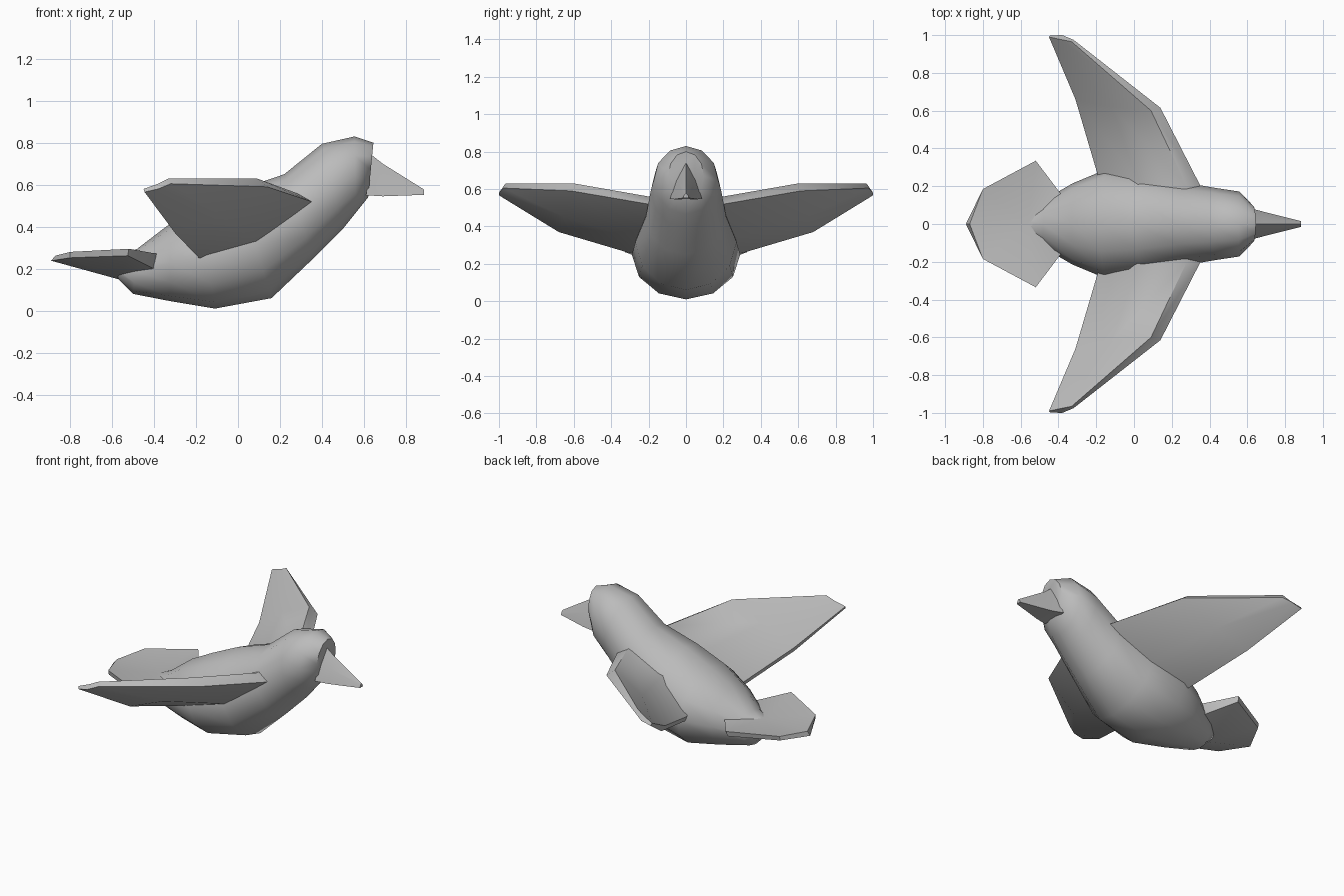
import bpy, bmesh, math
from mathutils import Vector

grey = bpy.data.materials.new("soft_grey")
grey.diffuse_color = (0.5, 0.5, 0.5, 1)


def finish(name, bm, angle):
    bmesh.ops.remove_doubles(bm, verts=bm.verts, dist=0.0005)
    bmesh.ops.recalc_face_normals(bm, faces=bm.faces)
    mesh = bpy.data.meshes.new(name)
    bm.to_mesh(mesh)
    bm.free()
    mesh.materials.append(grey)
    ob = bpy.data.objects.new(name, mesh)
    bpy.context.collection.objects.link(ob)
    bpy.ops.object.select_all(action='DESELECT')
    ob.select_set(True)
    bpy.context.view_layer.objects.active = ob
    bpy.ops.object.shade_smooth_by_angle(angle=math.radians(angle))
    return ob


def loft(name, rings, angle=50):
    """Skin closed rings of equal point count and cap both ends."""
    bm = bmesh.new()
    rows = [[bm.verts.new(p) for p in r] for r in rings]
    n = len(rows[0])
    for a, b in zip(rows, rows[1:]):
        for i in range(n):
            j = (i + 1) % n
            bm.faces.new((a[i], a[j], b[j], b[i]))
    bm.faces.new(rows[0])
    bm.faces.new(rows[-1])
    return finish(name, bm, angle)


def oval(top, bottom, w, n=12):
    """Ring tilted between a top and a bottom point in the xz plane."""
    t, b = Vector((top[0], 0, top[1])), Vector((bottom[0], 0, bottom[1]))
    mid, half = (t + b) / 2, (t - b) / 2
    return [mid + half * math.cos(2 * math.pi * i / n)
            + Vector((0, w * math.sin(2 * math.pi * i / n), 0)) for i in range(n)]


# Head and body: back point, belly point, half width
body = [
    ((0.645, 0.80), (0.62, 0.54), 0.095),
    ((0.555, 0.83), (0.56, 0.465), 0.172),
    ((0.40, 0.795), (0.50, 0.39), 0.188),
    ((0.22, 0.65), (0.36, 0.25), 0.215),
    ((0.00, 0.575), (0.16, 0.06), 0.27),
    ((-0.18, 0.49), (-0.11, 0.01), 0.29),
    ((-0.33, 0.41), (-0.32, 0.045), 0.215),
    ((-0.48, 0.295), (-0.50, 0.08), 0.12),
    ((-0.58, 0.25), (-0.57, 0.15), 0.06),
]
loft("body", [oval(*r) for r in body])

# Beak: ridged on top, flat below
loft("beak", [
    [(0.62, 0, 0.755), (0.625, 0.05, 0.65), (0.61, 0.085, 0.55),
     (0.61, -0.085, 0.55), (0.625, -0.05, 0.65)],
    [(0.69, 0, 0.70), (0.69, 0.038, 0.63), (0.69, 0.064, 0.545),
     (0.69, -0.064, 0.545), (0.69, -0.038, 0.63)],
    [(0.885, 0, 0.578), (0.885, 0.01, 0.568), (0.885, 0.015, 0.552),
     (0.885, -0.015, 0.552), (0.885, -0.01, 0.568)],
], 40)

# Wings: each section runs leading edge, top, trailing edge, underside
wing = [
    [(0.37, 0.08, 0.50), (0.28, 0.08, 0.56), (0.02, 0.08, 0.50),
     (-0.16, 0.12, 0.30), (-0.15, 0.12, 0.25), (0.10, 0.08, 0.30)],
    [(0.35, 0.205, 0.52), (0.28, 0.20, 0.56), (0.02, 0.23, 0.46),
     (-0.195, 0.27, 0.28), (-0.185, 0.275, 0.25), (0.09, 0.26, 0.33)],
    [(0.14, 0.615, 0.59), (0.09, 0.60, 0.63), (-0.12, 0.62, 0.53),
     (-0.31, 0.66, 0.40), (-0.30, 0.68, 0.37), (-0.08, 0.65, 0.45)],
    [(-0.32, 0.975, 0.605), (-0.33, 0.965, 0.63), (-0.38, 0.975, 0.605),
     (-0.45, 0.99, 0.58), (-0.445, 0.998, 0.565), (-0.38, 1.0, 0.58)],
]
for name, s in (("left_wing", 1), ("right_wing", -1)):
    loft(name, [[(x, s * y, z) for x, y, z in ring] for ring in wing], 50)

# Tail: cupped fan, half outline mirrored, with an upper and a lower skin
upper = [(-0.36, 0, 0.33), (-0.38, 0.15, 0.27), (-0.52, 0.335, 0.295),
         (-0.80, 0.185, 0.28), (-0.87, 0, 0.262)]
lower = [(-0.40, 0, 0.12), (-0.38, 0.14, 0.19), (-0.525, 0.325, 0.262),
         (-0.80, 0.18, 0.252), (-0.89, 0, 0.238)]
bm = bmesh.new()
for s in (1, -1):
    skins = []
    for outline, hub in ((upper, (-0.56, 0, 0.262)), (lower, (-0.57, 0, 0.15))):
        v = [bm.verts.new((x, s * y, z)) for x, y, z in outline]
        h = bm.verts.new(hub)
        for a, b in zip(v, v[1:]):
            bm.faces.new((h, a, b))
        skins.append(v)
    u, l = skins
    for i in range(4):
        bm.faces.new((u[i], u[i + 1], l[i + 1], l[i]))
finish("tail", bm, 40)
